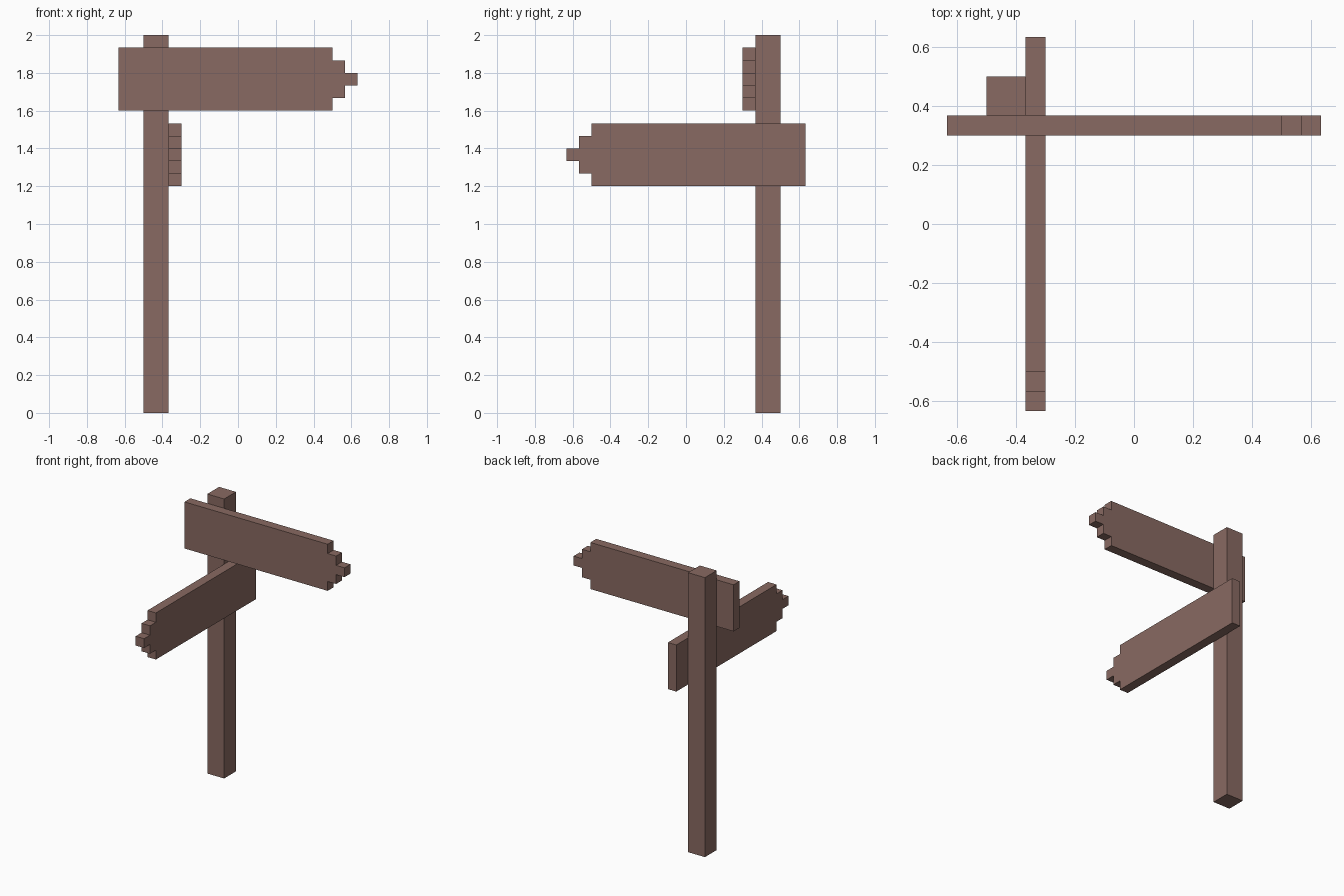
import bpy
import bmesh
from mathutils import Matrix, Vector

cube = bpy.data.objects.get("Cube")
if cube:
    bpy.data.objects.remove(cube, do_unlink=True)

U = 2 / 30  # one block unit: the post is 30 units tall

# Weathered brown wood
wood = bpy.data.materials.new("brown_wood")
wood.use_nodes = True
colour = (0.250, 0.144, 0.122, 1)
wood.diffuse_color = colour
wood.node_tree.nodes["Principled BSDF"].inputs["Base Color"].default_value = colour


def extrude_profile(name, points, depth, matrix):
    """Solid from a profile in local XZ, extruded along local +Y."""
    bm = bmesh.new()
    face = bm.faces.new([bm.verts.new((x * U, 0, z * U)) for x, z in points])
    grown = bmesh.ops.extrude_face_region(bm, geom=[face])
    verts = [g for g in grown["geom"] if isinstance(g, bmesh.types.BMVert)]
    bmesh.ops.translate(bm, vec=(0, depth * U, 0), verts=verts)
    bm.transform(matrix)
    bmesh.ops.recalc_face_normals(bm, faces=bm.faces)
    mesh = bpy.data.meshes.new(name)
    bm.to_mesh(mesh)
    bm.free()
    mesh.materials.append(wood)
    obj = bpy.data.objects.new(name, mesh)
    bpy.context.collection.objects.link(obj)
    return obj


def place(x, y, z, turn=0):
    return Matrix.Translation(Vector((x, y, z)) * U) @ Matrix.Rotation(turn, 4, "Z")


# Square post
extrude_profile("post", [(0, 0), (2, 0), (2, 30), (0, 30)], 2, place(-7.5, 5.5, 0))

# Arrow board with a stepped tip, mirrored about its centre line
lower = [(0, -2.5), (17, -2.5), (17, -1.5), (18, -1.5), (18, -0.5), (19, -0.5)]
arrow = lower + [(x, -z) for x, z in reversed(lower)]

# Upper board points to +x, lower board points to the front
extrude_profile("upper_arrow_board", arrow, 1, place(-9.5, 4.5, 26.5))
quarter_turn = -1.5707963
extrude_profile("lower_arrow_board", arrow, 1, place(-5.5, 9.5, 20.5, quarter_turn))
